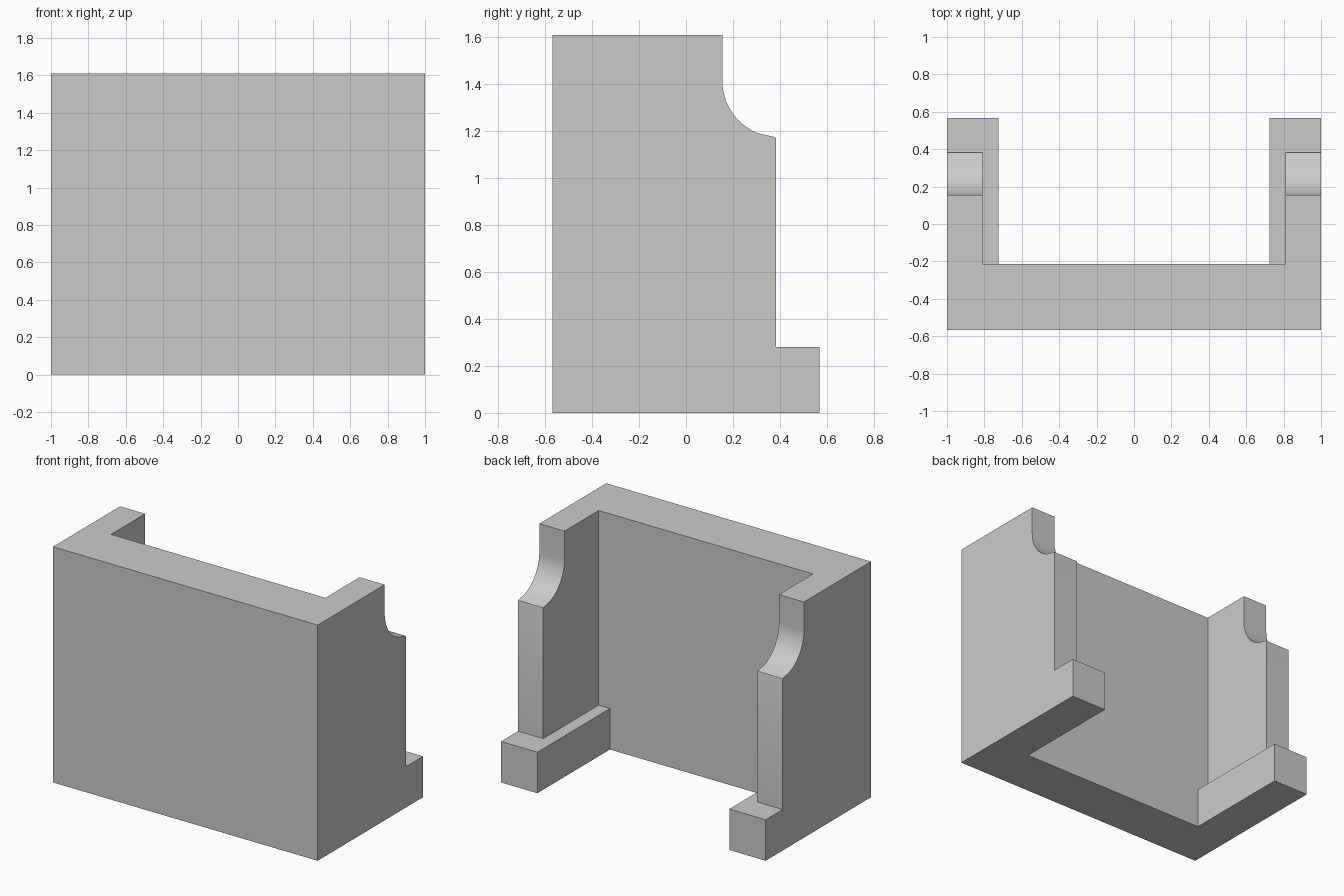
import bpy, bmesh, math

if "Cube" in bpy.data.objects:
    bpy.data.objects.remove(bpy.data.objects["Cube"], do_unlink=True)

grey = bpy.data.materials.new("plain grey")
grey.use_nodes = True
grey.diffuse_color = (0.6, 0.6, 0.6, 1)
grey.node_tree.nodes["Principled BSDF"].inputs["Base Color"].default_value = (0.6, 0.6, 0.6, 1)

HEIGHT, FRONT, BACK, INNER = 1.61, -0.568, 0.568, -0.214
WALL_IN, RAIL_IN, RAIL_TOP = 0.81, 0.725, 0.28
WALL_TOP_Y, WALL_BACK, COVE_Z, COVE_R = 0.155, 0.384, 1.415, 0.24


def prism(name, profile, x0, x1):
    """Extrude a (y, z) profile from x0 to x1."""
    bm = bmesh.new()
    face = bm.faces.new([bm.verts.new((x0, y, z)) for y, z in profile])
    ext = bmesh.ops.extrude_face_region(bm, geom=[face])
    bmesh.ops.translate(bm, vec=(x1 - x0, 0, 0),
                        verts=[v for v in ext["geom"] if isinstance(v, bmesh.types.BMVert)])
    bmesh.ops.recalc_face_normals(bm, faces=bm.faces)
    mesh = bpy.data.meshes.new(name)
    bm.to_mesh(mesh)
    bm.free()
    mesh.materials.append(grey)
    obj = bpy.data.objects.new(name, mesh)
    bpy.context.collection.objects.link(obj)
    return obj


def rect(y0, z0, y1, z1):
    return [(y0, z0), (y1, z0), (y1, z1), (y0, z1)]


# Hollow curve at the upper back corner of each side wall
cove = []
for i in range(17):
    a = math.radians(180 + 69 * i / 16)
    cove.append((WALL_TOP_Y + COVE_R * (1 + math.cos(a)), COVE_Z + COVE_R * math.sin(a)))
cove = [p for p in cove if p[0] < WALL_BACK - 0.012]
cove += [(WALL_BACK - 0.008, 1.176), (WALL_BACK - 0.002, 1.173), (WALL_BACK, 1.166)]

# Side profile: wall with cove and the low rail step behind it
side = [(FRONT, 0), (BACK, 0), (BACK, RAIL_TOP), (WALL_BACK, RAIL_TOP)]
side += cove[::-1] + [(WALL_TOP_Y, HEIGHT), (FRONT, HEIGHT)]

# Front panel, side walls and foot rails merged into one solid
body = prism("cabinet_shell", rect(FRONT, 0, INNER, HEIGHT), -0.9, 0.9)
parts = []
for label, s in (("left", 1), ("right", -1)):
    parts.append(prism(label + "_side_wall", side, s * WALL_IN, s))
    parts.append(prism(label + "_foot_rail", rect(-0.4, 0, BACK, RAIL_TOP), s * RAIL_IN, s * 0.95))
for part in parts:
    mod = body.modifiers.new(part.name, "BOOLEAN")
    mod.operation, mod.solver, mod.object = "UNION", "EXACT", part

# Apply the unions and drop the helper parts
bpy.context.view_layer.update()
merged = bpy.data.meshes.new_from_object(body.evaluated_get(bpy.context.evaluated_depsgraph_get()))
body.modifiers.clear()
body.data = merged
for part in parts:
    bpy.data.objects.remove(part, do_unlink=True)

bpy.ops.object.select_all(action="DESELECT")
body.select_set(True)
bpy.context.view_layer.objects.active = body
bpy.ops.object.shade_smooth_by_angle(angle=math.radians(30))
